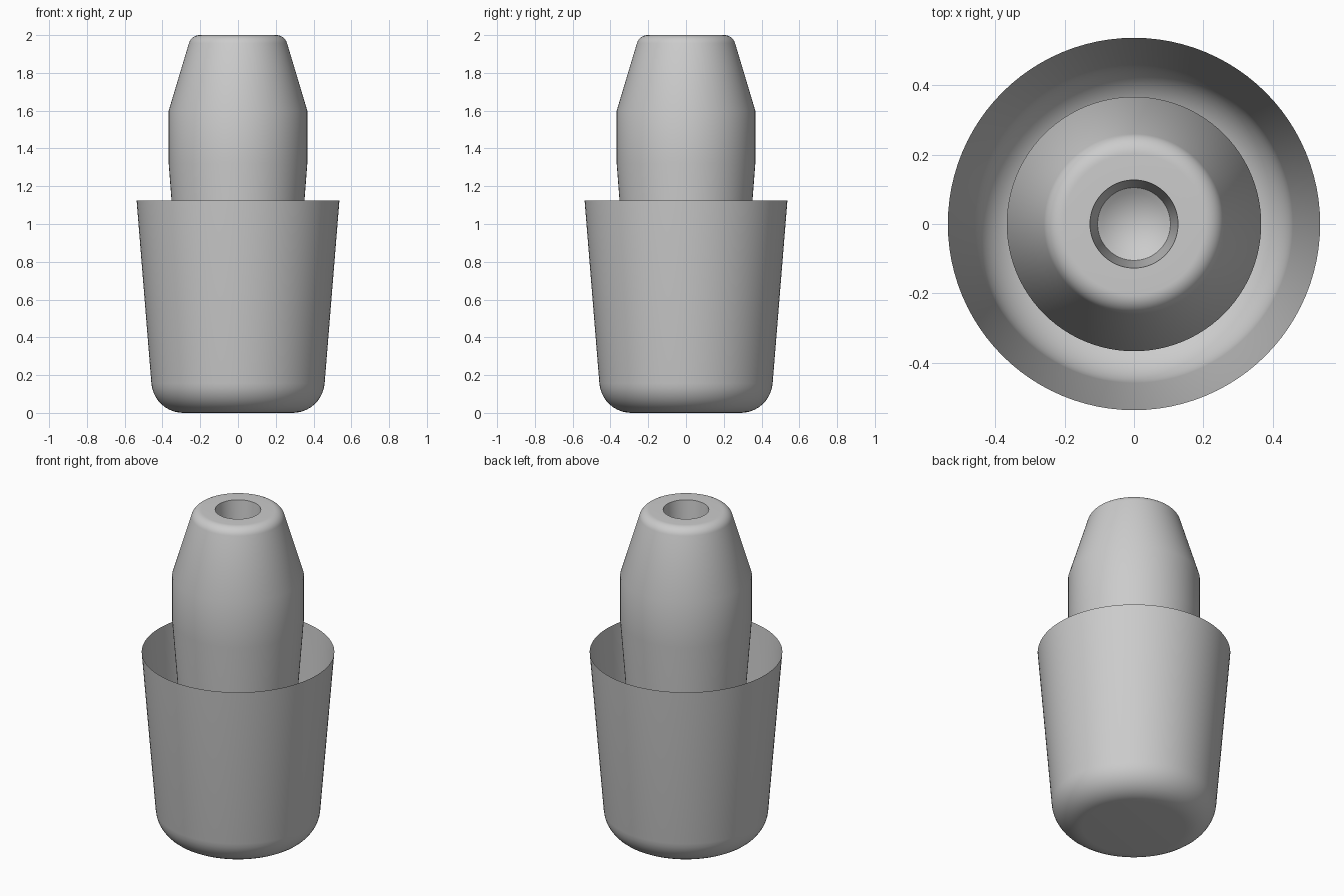
import bpy, bmesh, math
from mathutils import Vector

if "Cube" in bpy.data.objects:
    bpy.data.objects.remove(bpy.data.objects["Cube"])

grey = bpy.data.materials.new("plain grey")
grey.use_nodes = True
colour = (0.6, 0.6, 0.6, 1)
grey.diffuse_color = colour
grey.node_tree.nodes["Principled BSDF"].inputs["Base Color"].default_value = colour


def rounded(before, corner, after, radius, steps=10):
    """Circular fillet at a profile corner, as (radius, height) points."""
    c = Vector(corner)
    a = (Vector(before) - c).normalized()
    b = (Vector(after) - c).normalized()
    half = a.angle(b) / 2
    centre = c + (a + b).normalized() * radius / math.sin(half)
    start = c + a * radius / math.tan(half) - centre
    end = c + b * radius / math.tan(half) - centre
    sweep = start.angle(end)
    return [centre + (start * math.sin((1 - i / steps) * sweep)
            + end * math.sin(i / steps * sweep)) / math.sin(sweep)
            for i in range(steps + 1)]


def lathe(name, profile, sides=96):
    """Turn a profile of (radius, height) points about the z axis."""
    bm = bmesh.new()
    verts = [bm.verts.new((p[0], 0, p[1])) for p in profile]
    edges = [bm.edges.new(pair) for pair in zip(verts, verts[1:])]
    bmesh.ops.spin(bm, geom=verts + edges, cent=(0, 0, 0), axis=(0, 0, 1),
                   angle=math.tau, steps=sides, use_duplicate=False)
    bmesh.ops.remove_doubles(bm, verts=bm.verts[:], dist=0.0002)
    bmesh.ops.recalc_face_normals(bm, faces=bm.faces[:])
    mesh = bpy.data.meshes.new(name)
    bm.to_mesh(mesh)
    bm.free()
    mesh.materials.append(grey)
    obj = bpy.data.objects.new(name, mesh)
    bpy.context.collection.objects.link(obj)
    bpy.ops.object.select_all(action='DESELECT')
    obj.select_set(True)
    bpy.context.view_layer.objects.active = obj
    bpy.ops.object.shade_smooth_by_angle(angle=math.radians(30))


# Thin-walled tapered cup with a rounded base
rim, base = (0.537, 1.125), (0.446, 0)
lathe("cup", [(0, 0)] + rounded((0, 0), base, rim, 0.17) + [rim])

# Tapered plug with a soft top edge and a blind hole down its middle
shoulder, top, hole = (0.367, 1.6), (0.247, 2), (0.127, 2)
lathe("plug", [(0, 0.002), (0.265, 0.002), (0.367, 1.32), shoulder]
      + rounded(shoulder, top, hole, 0.06)
      + [hole, (0.105, 1.7), (0.09, 1.69), (0, 1.64)])
